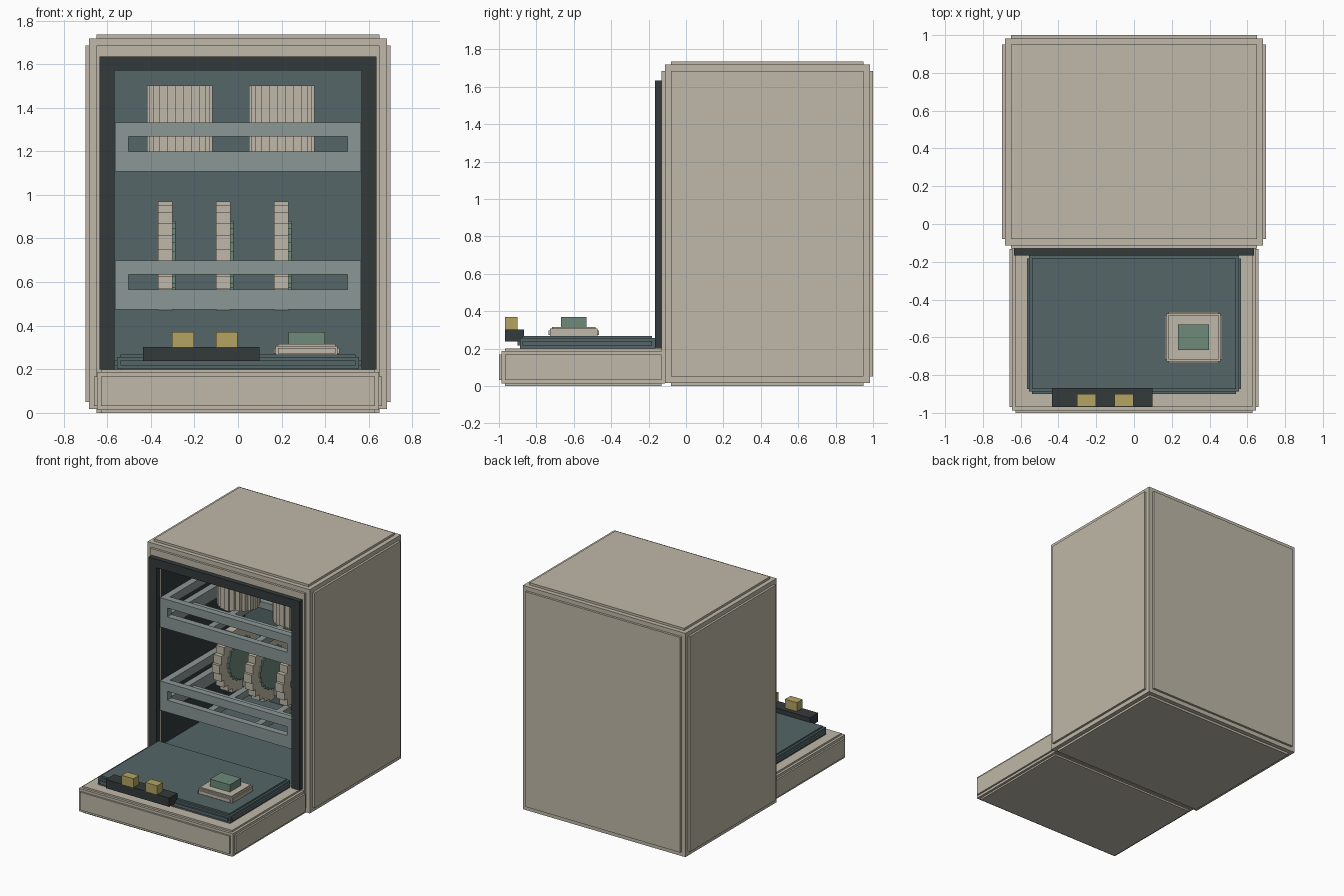
import bpy, bmesh, math
from mathutils import Vector

cube = bpy.data.objects.get("Cube")
if cube:
    bpy.data.objects.remove(cube, do_unlink=True)


def material(name, rgb):
    m = bpy.data.materials.new(name)
    m.use_nodes = True
    m.diffuse_color = (*rgb, 1)
    m.node_tree.nodes["Principled BSDF"].inputs["Base Color"].default_value = (*rgb, 1)
    return m


BEIGE = material("warm beige", (.52, .479, .392))
DARK = material("charcoal", (.034, .042, .042))
TEAL = material("slate teal", (.089, .133, .138))
GREY = material("rack grey", (.258, .309, .30))
GREEN = material("sage green", (.153, .254, .195))
GOLD = material("dull gold", (.451, .366, .122))


def boxes(name, spans, mat):
    """One object made of axis-aligned boxes, each ((x0, x1), (y0, y1), (z0, z1))."""
    bm = bmesh.new()
    for span in spans:
        lo, hi = Vector([s[0] for s in span]), Vector([s[1] for s in span])
        geo = bmesh.ops.create_cube(bm, size=1)
        for v in geo["verts"]:
            v.co = Vector([a + (c + .5) * (b - a) for a, b, c in zip(lo, hi, v.co)])
    mesh = bpy.data.meshes.new(name)
    bm.to_mesh(mesh)
    bm.free()
    mesh.materials.append(mat)
    ob = bpy.data.objects.new(name, mesh)
    bpy.context.collection.objects.link(ob)
    return ob


def stepped(span, small, big):
    """A core box plus a raised plate on each pair of sides: a stepped edge."""
    def inset(amounts):
        return [(a + d, b - d) for (a, b), d in zip(span, amounts)]
    return [inset((small,) * 3)] + [
        inset([0 if i == axis else big for i in range(3)]) for axis in range(3)]


def stepped_disc(center, radius, half, axis, steps=6):
    """Crossed boxes that approximate a round block along an axis."""
    result = []
    for k in range(steps):
        a = math.pi / 2 * (k + .5) / steps
        sizes = [radius * math.cos(a), radius * math.sin(a)]
        # the outermost boxes reach the full radius
        if k in (0, steps - 1):
            sizes[0 if k == 0 else 1] = radius
        sizes.insert(axis, half)
        result.append([(c - s, c + s) for c, s in zip(center, sizes)])
    return result


# Cabinet with the wash chamber cut out
body = boxes("cabinet", stepped(((-.70, .70), (-.13, 1), (0, 1.735)), .017, .05), BEIGE)
cutter = boxes("chamber_cutter", [((-.57, .57), (-.3, .9), (.2, 1.57))], BEIGE)
cutter.hide_render = True
mod = body.modifiers.new("chamber", "BOOLEAN")
mod.operation = "DIFFERENCE"
mod.solver = "EXACT"
mod.use_self = True
mod.object = cutter
bpy.context.view_layer.update()
mesh = bpy.data.meshes.new_from_object(
    body.evaluated_get(bpy.context.evaluated_depsgraph_get()))
body.modifiers.clear()
body.data = mesh
bpy.data.objects.remove(cutter, do_unlink=True)

# Chamber colours: back and floor teal, walls and ceiling charcoal
mesh.materials.clear()
for m in (BEIGE, DARK, TEAL):
    mesh.materials.append(m)
for p in mesh.polygons:
    c, n = p.center, p.normal
    p.material_index = 0
    if abs(c.x) < .6 and -.1 < c.y < .95 and .1 < c.z < 1.6:
        p.material_index = 2 if abs(n.y) > .9 or n.z > .9 else 1

# Door seal around the opening
boxes("door_seal", [((-.635, -.567), (-.167, -.13), (.2, 1.635)),
                    ((.567, .635), (-.167, -.13), (.2, 1.635)),
                    ((-.567, .567), (-.167, -.13), (1.57, 1.635))], DARK)

# Open door with inner panel
boxes("door", stepped(((-.66, .66), (-1, -.1), (0, .2)), .013, .032), BEIGE)
boxes("door_inner_panel", stepped(((-.567, .567), (-.9, -.155), (.19, .268)), .012, .027), TEAL)

# Latch bar with two buttons
boxes("latch_bar", [((-.435, .098), (-.967, -.867), (.237, .303))], DARK)
boxes("latch_buttons", [((x, x + .1), (-.967, -.9), (.303, .37)) for x in (-.302, -.102)], GOLD)

# Soap dispenser
boxes("soap_dispenser", stepped(((.165, .465), (-.735, -.465), (.255, .315)), .008, .018), BEIGE)
boxes("soap_lid", [((.232, .398), (-.667, -.533), (.31, .37))], GREEN)


# Sliding racks
def rack(name, z):
    front, back, t = -.13, .83, .05
    low, high = (z, z + .092), (z + .16, z + .223)
    full = (z, z + .223)
    spans = []
    for y in ((front, front + t), (back - t, back)):
        spans += [((-.565, .565), y, low), ((-.565, .565), y, high)]
        spans += [((-.565, -.503), y, full), ((.503, .565), y, full)]
    for x in ((-.565, -.515), (.515, .565)):
        spans += [(x, (front, back), low), (x, (front, back), high)]
    for x in (-.2, .2):
        spans.append(((x - .025, x + .025), (front, back), (z + .02, z + .07)))
    for y in (.19, .51):
        spans.append(((-.565, .565), (y - .025, y + .025), (z + .02, z + .07)))
    boxes(name, spans, GREY)


rack("upper_rack", 1.108)
rack("lower_rack", .475)

# Cups in the upper rack
for i, x in enumerate((-.268, .2)):
    boxes(f"cup_{i + 1}", stepped_disc((x, .39, 1.335), .15, .167, 2), BEIGE)

# Plates in the lower rack with a green centre
for i, x in enumerate((-.334, -.068, .198)):
    boxes(f"plate_{i + 1}", stepped_disc((x, .46, .72), .25, .033, 0), BEIGE)
    boxes(f"plate_centre_{i + 1}", stepped_disc((x + .03, .46, .72), .16, .017, 0), GREEN)
